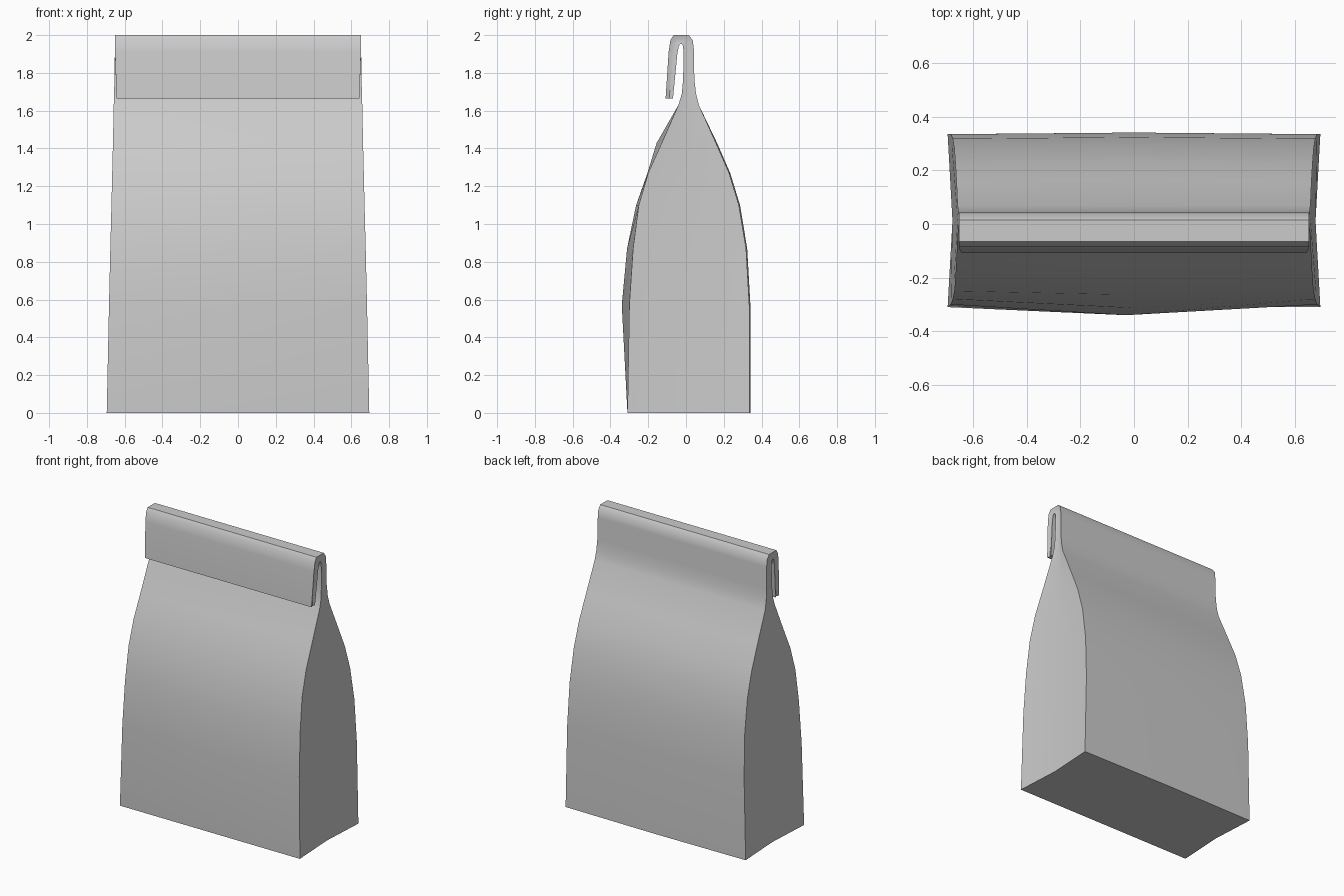
import bpy, bmesh

# Each section: half width, side tuck, front bulge, front edge (y, z), back edge (y, z)
SECTIONS = [
    # body
    (0.695, 0.018, 0.000, (-0.31, 0.00), (0.335, 0.00)),
    (0.683, 0.020, 0.040, (-0.30, 0.57), (0.335, 0.57)),
    (0.676, 0.018, 0.032, (-0.28, 0.87), (0.318, 0.87)),
    (0.670, 0.016, 0.014, (-0.25, 1.10), (0.280, 1.10)),
    (0.666, 0.014, 0.004, (-0.20, 1.27), (0.228, 1.27)),
    (0.662, 0.012, 0.027, (-0.128, 1.43), (0.158, 1.43)),
    (0.658, 0.010, 0.000, (-0.04, 1.63), (0.068, 1.63)),
    # pinched neck
    (0.656, 0.008, 0.000, (-0.022, 1.69), (0.053, 1.69)),
    (0.654, 0.008, 0.000, (-0.015, 1.77), (0.044, 1.77)),
    (0.652, 0.008, 0.000, (-0.013, 1.91), (0.042, 1.92)),
    # rolled top: front edge becomes the inside of the fold
    (0.652, 0.008, 0.000, (-0.016, 1.943), (0.036, 1.972)),
    (0.652, 0.008, 0.000, (-0.023, 1.954), (0.015, 2.00)),
    (0.652, 0.008, 0.000, (-0.030, 1.954), (-0.065, 2.00)),
    (0.652, 0.008, 0.000, (-0.038, 1.943), (-0.083, 1.972)),
    (0.651, 0.008, 0.000, (-0.046, 1.90), (-0.092, 1.91)),
    (0.643, 0.008, 0.000, (-0.069, 1.665), (-0.108, 1.665)),
]


def section_points(half, tuck, bulge, front, back):
    (fy, fz), (by, bz) = front, back
    my, mz = (fy + by) / 2, (fz + bz) / 2
    return [(-half, fy, fz), (-0.03, fy - bulge, fz), (half, fy, fz),
            (half - tuck, my, mz),
            (half, by, bz), (0, by + (0.006 if by > 0.1 else 0), bz), (-half, by, bz),
            (-half + tuck, my, mz)]


# Paper bag: one loft running up the body and over the fold
bm = bmesh.new()
rings = [[bm.verts.new(p) for p in section_points(*s)] for s in SECTIONS]
for low, high in zip(rings, rings[1:]):
    for i in range(8):
        j = (i + 1) % 8
        bm.faces.new((low[i], low[j], high[j], high[i]))
bm.faces.new(rings[0][::-1])
bm.faces.new(rings[-1])
bmesh.ops.recalc_face_normals(bm, faces=bm.faces)

mesh = bpy.data.meshes.new("paper_bag")
bm.to_mesh(mesh)
bm.free()
bag = bpy.data.objects.new("paper_bag", mesh)
bpy.context.collection.objects.link(bag)

# Smooth panels with crisp corners
bpy.context.view_layer.objects.active = bag
bag.select_set(True)
bpy.ops.object.shade_smooth_by_angle(angle=0.7)
